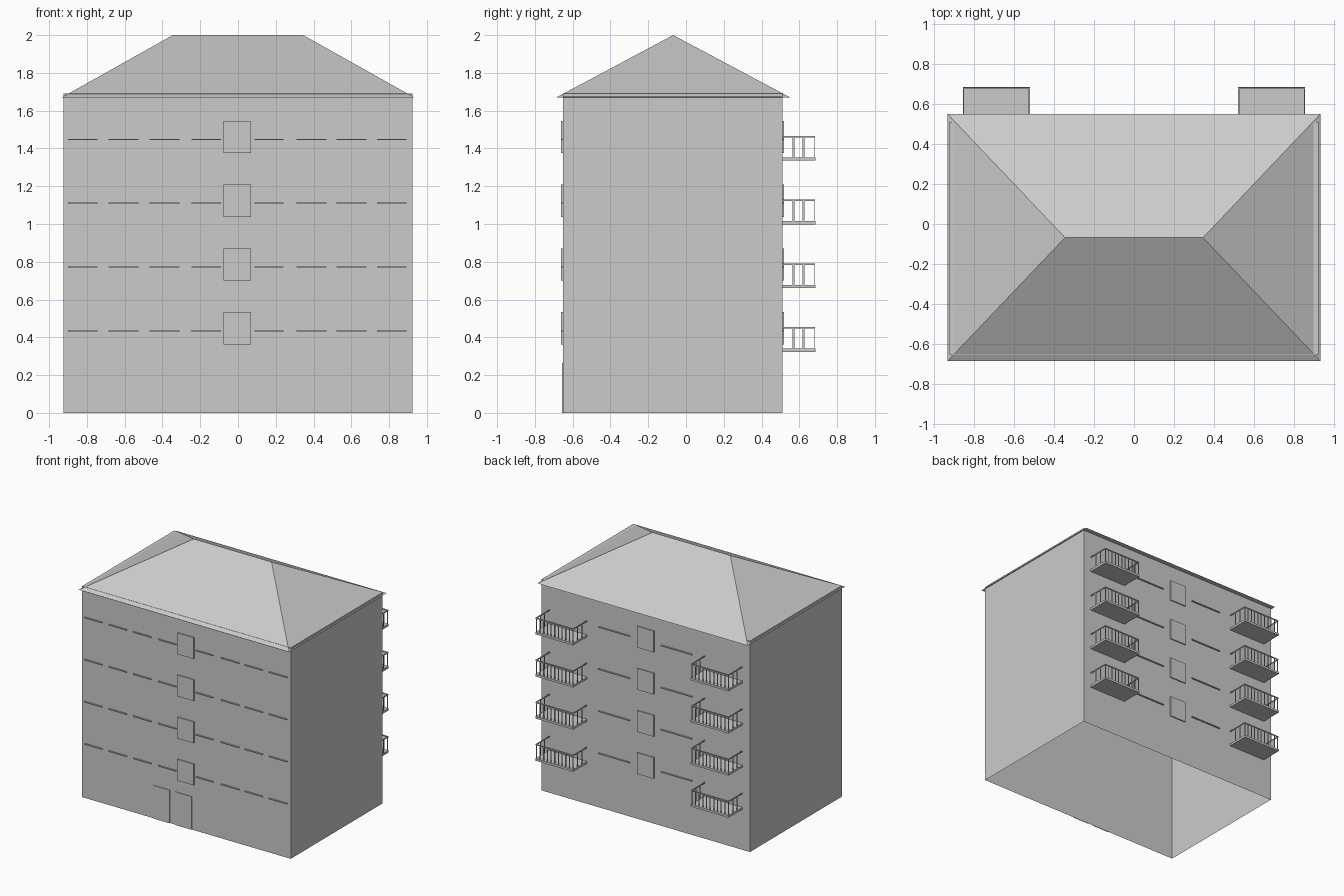
import bpy, bmesh

if "Cube" in bpy.data.objects:
    bpy.data.objects.remove(bpy.data.objects["Cube"])

FRONT, BACK = -0.652, 0.51      # wall planes
HALF = 0.924                    # half width of the building
FLOORS = [0.3375 * i for i in range(4)]


def add_box(bm, x0, x1, y0, y1, z0, z1):
    r = bmesh.ops.create_cube(bm, size=1)
    for v in r["verts"]:
        v.co.x = x1 if v.co.x > 0 else x0
        v.co.y = y1 if v.co.y > 0 else y0
        v.co.z = z1 if v.co.z > 0 else z0


def finish(bm, name):
    bmesh.ops.recalc_face_normals(bm, faces=bm.faces)
    me = bpy.data.meshes.new(name)
    bm.to_mesh(me)
    bm.free()
    ob = bpy.data.objects.new(name, me)
    bpy.context.collection.objects.link(ob)
    return ob


def boxes(name, items):
    bm = bmesh.new()
    for b in items:
        add_box(bm, *b)
    return finish(bm, name)


# Walls: a box left open at the bottom
bm = bmesh.new()
add_box(bm, -HALF, HALF, FRONT, BACK, 0, 1.69)
bm.normal_update()
bmesh.ops.delete(bm, geom=[f for f in bm.faces if f.normal.z < -0.5],
                 context='FACES_ONLY')
finish(bm, "walls")

# Hipped roof with a short ridge
bm = bmesh.new()
eave = [bm.verts.new(p) for p in ((-0.932, -0.685, 1.671), (0.932, -0.685, 1.671),
                                  (0.932, 0.55, 1.671), (-0.932, 0.55, 1.671))]
left = bm.verts.new((-0.345, -0.068, 2))
right = bm.verts.new((0.345, -0.068, 2))
a, b, c, d = eave
for f in ((a, b, right, left), (c, d, left, right), (b, c, right), (d, a, left),
          (d, c, b, a)):
    bm.faces.new(f)
finish(bm, "roof")

# Front sills and back sills
front_sills = [(-0.90, -0.745), (-0.685, -0.527), (-0.468, -0.31), (-0.247, -0.09),
               (0.088, 0.24), (0.31, 0.468), (0.522, 0.68), (0.735, 0.893)]
back_sills = [(-0.415, -0.14), (0.14, 0.415)]
boxes("front_sills", [(x0, x1, FRONT - 0.01, FRONT, z + 0.431, z + 0.438)
                      for z in FLOORS for x0, x1 in front_sills])
boxes("back_sills", [(x0, x1, BACK, BACK + 0.01, z + 0.431, z + 0.438)
                     for z in FLOORS for x0, x1 in back_sills])

# Central windows on both long walls
boxes("front_windows", [(-0.076, 0.07, FRONT - 0.009, FRONT, z + 0.363, z + 0.533)
                        for z in FLOORS])
boxes("back_windows", [(-0.076, 0.07, BACK, BACK + 0.009, z + 0.363, z + 0.533)
                       for z in FLOORS])

# Entrance door leaves
boxes("entrance_doors", [(x, x + 0.144, FRONT - 0.005, FRONT, 0, 0.265)
                         for x in (-0.292, -0.096)])

# Balconies: slab, handrails and thin flat balusters, on both sides of the back
X0, X1, Y1 = 0.521, 0.856, 0.685
slabs, rails, bars = [], [], []
for z in FLOORS:
    base, top = z + 0.34, z + 0.446
    slabs.append((X0, X1, BACK, Y1, z + 0.323, base))
    rails.append((X0, X1, Y1 - 0.01, Y1 - 0.003, top, top + 0.008))
    for x in (X0, X1 - 0.006):
        rails.append((x, x + 0.006, BACK, Y1 - 0.003, top, top + 0.008))
        for y in (0.57, 0.622):
            bars.append((x + 0.002, x + 0.004, y - 0.005, y + 0.005, base, top))
    for i in range(11):
        x = X0 + 0.005 + i * (X1 - X0 - 0.01) / 10
        bars.append((x - 0.004, x + 0.004, Y1 - 0.008, Y1 - 0.006, base, top))
for name, items in (("balcony_slabs", slabs), ("balcony_handrails", rails),
                    ("balcony_balusters", bars)):
    ob = boxes(name, items)
    ob.modifiers.new("mirror", 'MIRROR').use_axis = (True, False, False)
